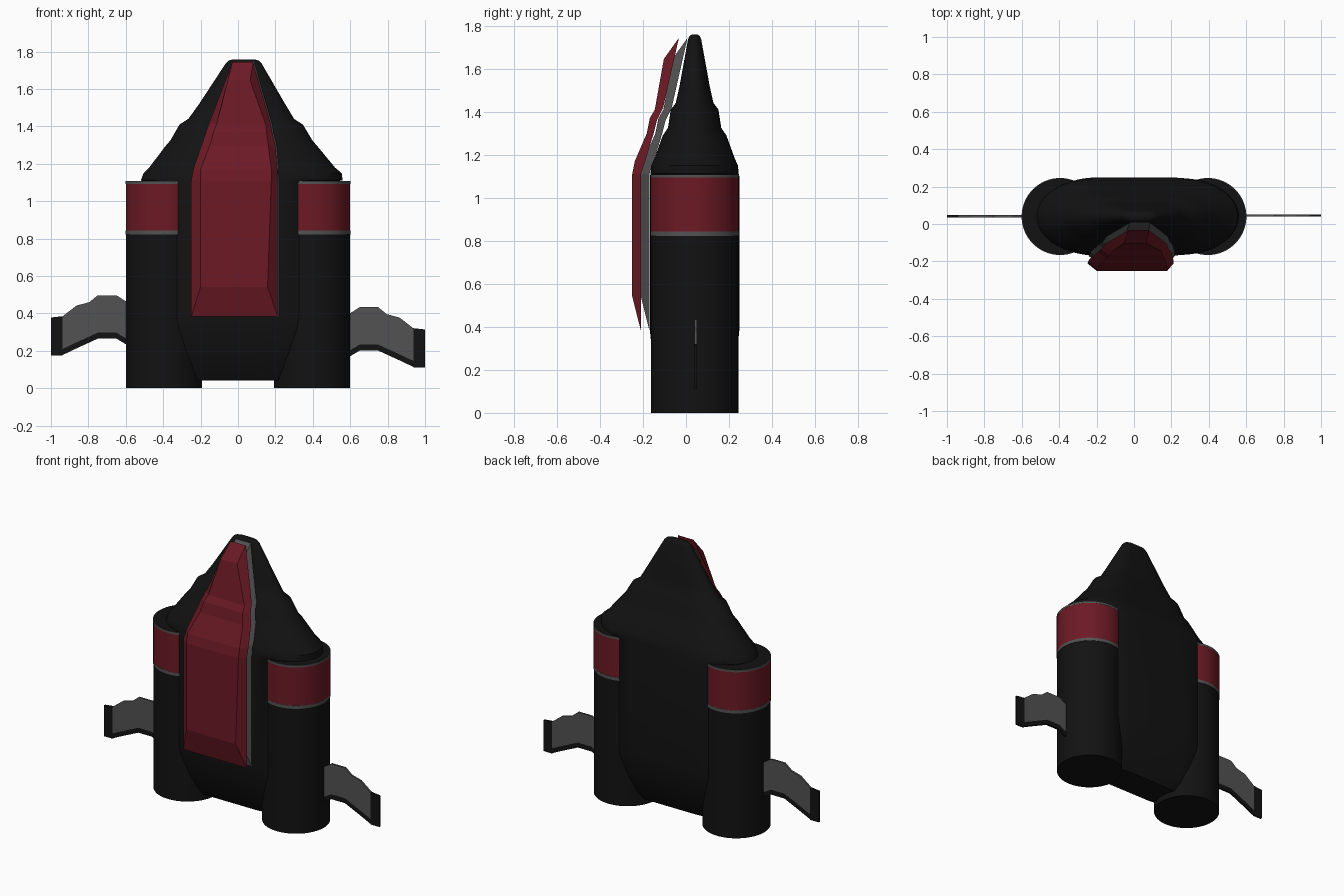
import bpy, bmesh
from math import sin, cos, pi, radians

if "Cube" in bpy.data.objects:
    bpy.data.objects.remove(bpy.data.objects["Cube"])


def material(name, rgb):
    m = bpy.data.materials.new(name)
    m.diffuse_color = (*rgb, 1)
    m.use_nodes = True
    m.node_tree.nodes["Principled BSDF"].inputs["Base Color"].default_value = m.diffuse_color
    return m


BLACK = material("black", (0.006, 0.006, 0.006))
RED = material("red", (0.15, 0.01, 0.018))
GREY = material("dark_grey", (0.085, 0.085, 0.085))
CY = 0.04


def make(name, verts, faces, mat, smooth=False):
    me = bpy.data.meshes.new(name)
    me.from_pydata(verts, [], faces)
    bm = bmesh.new()
    bm.from_mesh(me)
    bmesh.ops.recalc_face_normals(bm, faces=bm.faces)
    bm.to_mesh(me)
    bm.free()
    ob = bpy.data.objects.new(name, me)
    bpy.context.collection.objects.link(ob)
    me.materials.append(mat)
    if smooth:
        bpy.ops.object.select_all(action='DESELECT')
        ob.select_set(True)
        bpy.context.view_layer.objects.active = ob
        bpy.ops.object.shade_smooth_by_angle(angle=radians(35))
    return ob


def loft(name, rings, mat):
    n = len(rings[0])
    verts = [v for r in rings for v in r]
    faces = [(k * n + i, k * n + (i + 1) % n, (k + 1) * n + (i + 1) % n, (k + 1) * n + i)
             for k in range(len(rings) - 1) for i in range(n)]
    faces += [tuple(range(n)), tuple(range((len(rings) - 1) * n, len(rings) * n))]
    return make(name, verts, faces, mat, True)


def oval(z, cx, w, d, y=CY):
    # flat-sided oval section: half width w, half depth d
    e = w * 0.58
    pts = []
    for i in range(48):
        t = 2 * pi * (i + 0.5) / 48
        c = cos(t)
        pts.append((cx + (w - e) * (1 if c > 0 else -1) + e * c, y + d * sin(t), z))
    return pts


# Central hull: (height, centre x, half width, half depth)
hull = [(0.04, 0, 0.36, 0.10), (0.10, 0, 0.42, 0.135), (0.20, 0, 0.47, 0.172),
        (0.32, 0, 0.50, 0.202), (0.38, 0, 0.50, 0.208), (1.10, 0, 0.50, 0.208),
        (1.112, 0.02, 0.54, 0.205), (1.15, 0.025, 0.53, 0.202), (1.18, 0.022, 0.497, 0.188),
        (1.29, 0.018, 0.41, 0.148), (1.325, 0.018, 0.38, 0.124), (1.41, 0.017, 0.33, 0.111),
        (1.44, 0.017, 0.283, 0.088), (1.52, 0.022, 0.23, 0.07), (1.735, 0.03, 0.097, 0.031),
        (1.752, 0.03, 0.08, 0.024), (1.758, 0.03, 0.06, 0.015)]
loft("hull", [oval(*h) for h in hull], BLACK)


def tube(name, x, r, z0, z1, mat):
    loft(name, [[(x + r * cos(2 * pi * i / 64), CY + r * sin(2 * pi * i / 64), z)
                 for i in range(64)] for z in (z0, z1)], mat)


# Side boosters with red bands and grey rims
for side, s in (("left", -1), ("right", 1)):
    x = s * 0.395
    tube(side + "_booster", x, 0.203, 0, 1.108, BLACK)
    tube(side + "_band", x, 0.205, 0.84, 1.095, RED)
    tube(side + "_rim_lower", x, 0.206, 0.822, 0.842, GREY)
    tube(side + "_rim_upper", x, 0.206, 1.093, 1.107, GREY)

# Front panel rows: (height, y, left x, right x) for outer edge and raised face
outer = [(1.743, -0.033, -0.03, 0.08), (1.416, -0.107, -0.155, 0.175), (1.36, -0.135, -0.175, 0.185),
         (1.30, -0.15, -0.195, 0.20), (1.17, -0.19, -0.24, 0.21), (1.11, -0.21, -0.25, 0.212),
         (0.383, -0.21, -0.25, 0.212)]
inner = [(1.645, -0.103, -0.055, 0.065), (1.41, -0.145, -0.115, 0.148), (1.37, -0.168, -0.13, 0.152),
         (1.30, -0.182, -0.15, 0.162), (1.17, -0.238, -0.2, 0.178), (1.11, -0.25, -0.2, 0.178),
         (0.542, -0.25, -0.2, 0.158)]


def panel(name, dx, dy, mat):
    verts, faces = [], []
    for (zo, yo, lo, ro), (zi, yi, li, ri) in zip(outer, inner):
        verts += [(lo + dx, yo + dy, zo), (li + dx, yi + dy, zi),
                  (ri + dx, yi + dy, zi), (ro + dx, yo + dy, zo)]
    n = len(outer)
    for k in range(n - 1):
        a, b = 4 * k, 4 * k + 4
        faces += [(a + i, a + (i + 1) % 4, b + (i + 1) % 4, b + i) for i in range(4)]
    faces += [(0, 1, 2, 3), tuple(range(4 * n - 4, 4 * n))]
    make(name, verts, faces, mat)


panel("front_panel", 0, 0, RED)
panel("front_panel_backing", 0.007, 0.04, GREY)


def slab(name, outline, y, t, s, dz, mat):
    n = len(outline)
    verts = [(s * x, y + d, z + dz) for d in (-t, t) for x, z in outline]
    faces = [tuple(range(n)), tuple(range(n, 2 * n))]
    faces += [(i, (i + 1) % n, n + (i + 1) % n, n + i) for i in range(n)]
    make(name, verts, faces, mat)


# Side fins with black lower trim and black tips
top = [(0.55, 0.44), (0.60, 0.465), (0.65, 0.497), (0.75, 0.497), (0.795, 0.46),
       (0.863, 0.442), (0.937, 0.385)]
low = [(0.937, 0.178), (0.87, 0.21), (0.75, 0.265), (0.65, 0.265), (0.60, 0.235), (0.55, 0.21)]
raised = [(x, z + 0.032) for x, z in low]
tip = [(0.937, 0.385), (1.0, 0.378), (1.0, 0.175), (0.937, 0.175)]
for side, s, dz, y in (("left", -1, 0, 0.042), ("right", 1, -0.064, 0.046)):
    slab(side + "_fin", top + raised, y, 0.006, s, dz, GREY)
    slab(side + "_fin_trim", raised + low[::-1], y, 0.006, s, dz, BLACK)
    slab(side + "_fin_tip", tip, y, 0.006, s, dz, BLACK)
